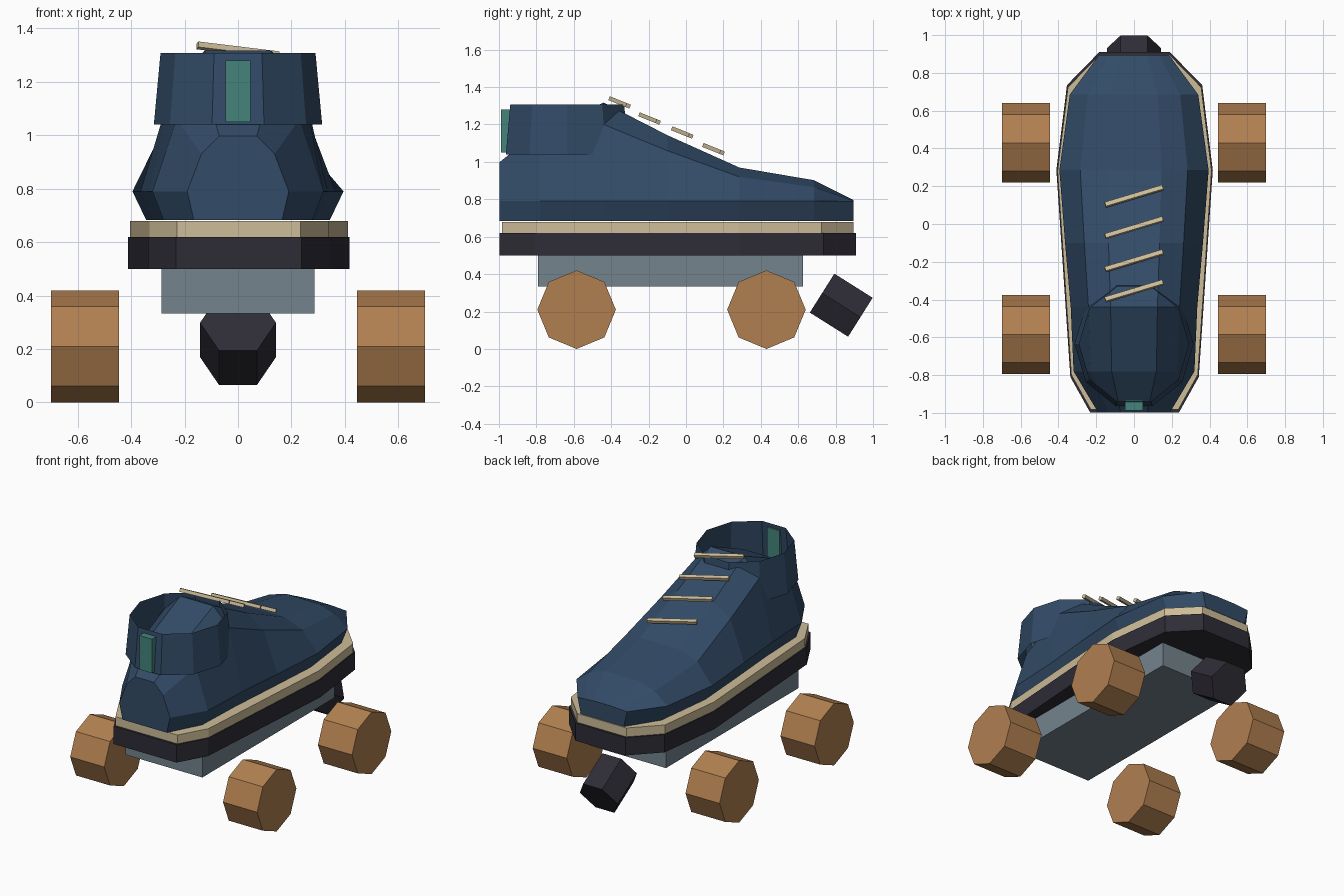
import bpy, bmesh, math
from mathutils import Matrix, Vector

if "Cube" in bpy.data.objects:
    bpy.data.objects.remove(bpy.data.objects["Cube"])


def material(name, *srgb):
    rgb = [(c / 255 / 12.92 if c < 11 else ((c / 255 + 0.055) / 1.055) ** 2.4) for c in srgb]
    m = bpy.data.materials.new(name)
    m.use_nodes = True
    m.diffuse_color = (*rgb, 1)
    m.node_tree.nodes["Principled BSDF"].inputs["Base Color"].default_value = (*rgb, 1)
    return m


navy = material("navy leather", 50, 75, 103)
wood = material("tan wheel", 176, 127, 80)
black = material("dark rubber", 46, 44, 53)
cream = material("cream trim", 205, 188, 152)
steel = material("grey metal", 115, 131, 141)
teal = material("teal fabric", 68, 132, 122)


def finish(name, bm, mat):
    bmesh.ops.recalc_face_normals(bm, faces=bm.faces)
    mesh = bpy.data.meshes.new(name)
    bm.to_mesh(mesh)
    bm.free()
    mesh.materials.append(mat)
    obj = bpy.data.objects.new(name, mesh)
    bpy.context.collection.objects.link(obj)
    return obj


def loft(name, rings, mat, capped=True):
    """Skin a list of equally long point rings."""
    bm = bmesh.new()
    loops = [[bm.verts.new(p) for p in ring] for ring in rings]
    n = len(loops[0])
    for a, b in zip(loops, loops[1:]):
        for i in range(n):
            j = (i + 1) % n
            bm.faces.new((a[i], a[j], b[j], b[i]))
    if capped:
        bm.faces.new(loops[0])
        bm.faces.new(loops[-1])
    return finish(name, bm, mat)


def box(name, size, centre, mat, rotation=Matrix()):
    bm = bmesh.new()
    place = Matrix.Translation(centre) @ rotation @ Matrix.Diagonal((*size, 1))
    bmesh.ops.create_cube(bm, size=1, matrix=place)
    return finish(name, bm, mat)


def prism(name, sides, radius, depth, place, mat):
    bm = bmesh.new()
    bmesh.ops.create_cone(bm, cap_ends=True, segments=sides, radius1=radius,
                          radius2=radius, depth=depth, matrix=place)
    return finish(name, bm, mat)


# Sole and welt share one foot-shaped outline
half = [(0.235, -0.998), (0.34, -0.81), (0.414, 0.285), (0.358, 0.735), (0.187, 0.91)]
outline = half + [(-x, y) for x, y in reversed(half)]


def slab(name, low, high, scale, mat):
    rings = [[(x * scale + 0.003, y * scale, z) for x, y in outline] for z in (low, high)]
    loft(name, rings, mat)


slab("sole", 0.5, 0.62, 1.0, black)
slab("welt", 0.62, 0.68, 0.985, cream)

# Shoe upper: eight-sided sections from heel to toe (y, half width, shoulder, top)
sections = [(-0.998, 0.19, 0.93, 0.998), (-0.78, 0.32, 1.06, 1.17),
            (-0.44, 0.335, 1.2, 1.317), (-0.1, 0.365, 1.06, 1.143),
            (0.285, 0.395, 0.92, 0.97), (0.685, 0.34, 0.865, 0.902),
            (0.895, 0.185, 0.793, 0.797)]


def section(y, w, shoulder, top):
    side = [(0.87 * w, 0.683), (w, 0.79), (0.72 * w, shoulder), (0.37 * w, top)]
    return [(x, y, z) for x, z in side] + [(-x, y, z) for x, z in reversed(side)]


loft("shoe_upper", [section(*s) for s in sections], navy)

# Open ankle cuff, slightly tapered, with the heel tab through its back
cuff = [[(rx * math.cos(k * math.tau / 10), -0.635 + ry * math.sin(k * math.tau / 10), z)
         for k in range(10)] for rx, ry, z in ((0.315, 0.345, 1.04), (0.29, 0.32, 1.308))]
loft("ankle_cuff", cuff, navy, capped=False)
box("heel_tab", (0.094, 0.056, 0.23), (0, -0.96, 1.165), teal)

# Laces lie slanted along the slope of the instep
slant = Matrix.Rotation(math.radians(-22), 4, "X") @ Matrix.Rotation(math.radians(18), 4, "Z")
for i, (y, z) in enumerate([(-0.355, 1.318), (-0.195, 1.232), (-0.02, 1.157), (0.147, 1.068)]):
    box(f"lace_{i + 1}", (0.32, 0.024, 0.022), (0, y, z), cream, slant)

# Plate and wheels
box("plate", (0.574, 1.415, 0.17), (0, -0.083, 0.418), steel)
for side, sx in (("left", 1), ("right", -1)):
    for end, y in (("heel", -0.585), ("toe", 0.43)):
        place = Matrix.Translation((sx * 0.572, y, 0.21)) @ Matrix.Rotation(math.pi / 2, 4, "Y")
        prism(f"{end}_wheel_{side}", 8, 0.21, 0.255, place, wood)

# Hexagonal toe stop pointing forward and down
tilt = Matrix.Rotation(math.radians(122.5), 4, "X")
axis = Vector((0, 0.84, -0.53))
tilt = Matrix.Rotation(math.atan2(-axis.y, axis.z), 4, "X")
prism("toe_stop", 6, 0.142, 0.242, Matrix.Translation((0, 0.83, 0.234)) @ tilt
      @ Matrix.Rotation(math.pi / 2, 4, "Z"), black)
